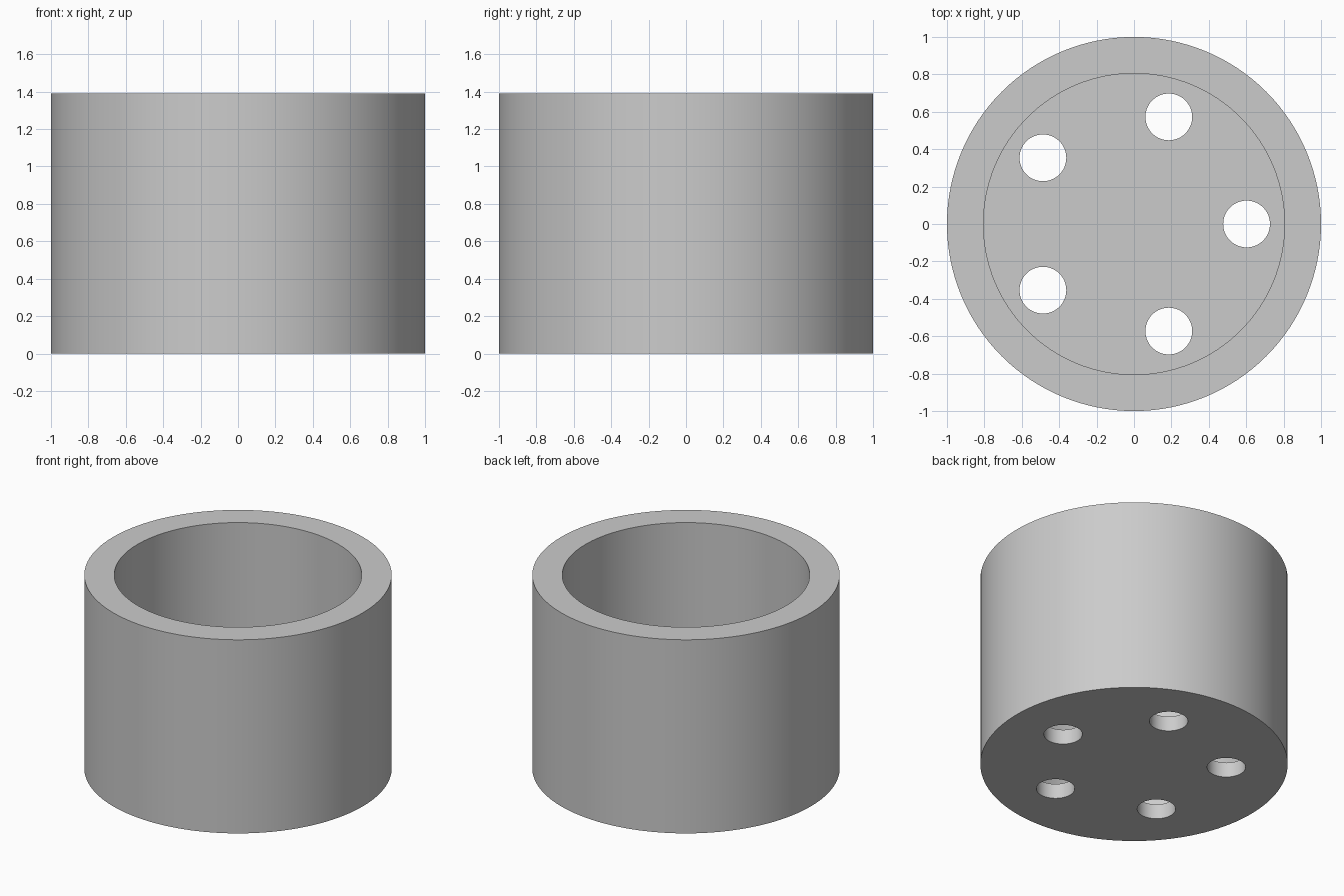
import bpy, bmesh, math
from mathutils import Matrix

R, INNER, HEIGHT, FLOOR = 1.0, 0.805, 1.39, 0.107
HOLE_R, HOLE_RING, HOLES = 0.125, 0.602, 5

cube = bpy.data.objects.get("Cube")
if cube:
    bpy.data.objects.remove(cube, do_unlink=True)


def cylinder(bm, radius, z0, z1, segments, x=0, y=0):
    bmesh.ops.create_cone(bm, cap_ends=True, segments=segments, radius1=radius,
                          radius2=radius, depth=z1 - z0,
                          matrix=Matrix.Translation((x, y, (z0 + z1) / 2)))


def new_object(name, bm):
    mesh = bpy.data.meshes.new(name)
    bm.to_mesh(mesh)
    bm.free()
    obj = bpy.data.objects.new(name, mesh)
    bpy.context.collection.objects.link(obj)
    return obj


grey = bpy.data.materials.new("grey")
grey.use_nodes = True
grey.diffuse_color = (0.6, 0.6, 0.6, 1)
grey.node_tree.nodes["Principled BSDF"].inputs["Base Color"].default_value = (0.6, 0.6, 0.6, 1)

# Round cup body
bm = bmesh.new()
cylinder(bm, R, 0, HEIGHT, 128)
cup = new_object("cup", bm)
cup.data.materials.append(grey)

# Cutters: the hollow, and the ring of drain holes
bm = bmesh.new()
cylinder(bm, INNER, FLOOR, HEIGHT + 0.2, 128)
hollow = new_object("hollow_cutter", bm)

bm = bmesh.new()
for i in range(HOLES):
    a = math.tau * i / HOLES
    cylinder(bm, HOLE_R, -0.1, FLOOR + 0.1, 64,
             HOLE_RING * math.cos(a), HOLE_RING * math.sin(a))
holes = new_object("drain_hole_cutter", bm)

for cutter in (hollow, holes):
    cutter.data.materials.append(grey)
    cutter.hide_render = True
    cutter.hide_set(True)
    mod = cup.modifiers.new(cutter.name, "BOOLEAN")
    mod.operation = "DIFFERENCE"
    mod.solver = "EXACT"
    mod.object = cutter

# Apply the cuts, then smooth the round walls and keep the rims sharp
bpy.ops.object.select_all(action="DESELECT")
bpy.context.view_layer.objects.active = cup
cup.select_set(True)
for mod in list(cup.modifiers):
    bpy.ops.object.modifier_apply(modifier=mod.name)
bpy.ops.object.shade_smooth_by_angle(angle=math.radians(30))
for cutter in (hollow, holes):
    bpy.data.objects.remove(cutter, do_unlink=True)
